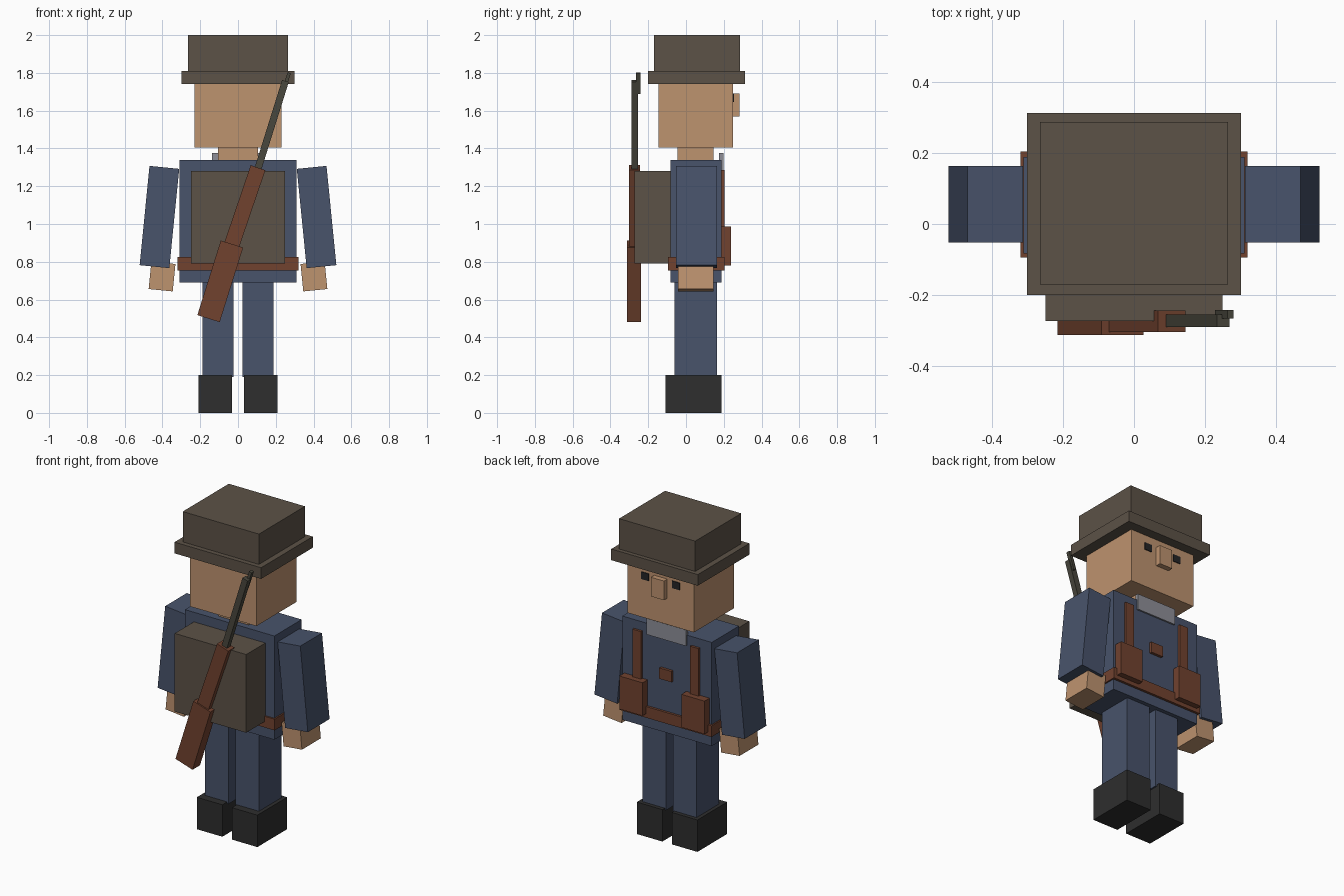
import bpy, math
from mathutils import Matrix, Vector

if "Cube" in bpy.data.objects:
    bpy.data.objects.remove(bpy.data.objects["Cube"])


def material(name, r, g, b):
    m = bpy.data.materials.new(name)
    lin = [((c / 255 + 0.055) / 1.055) ** 2.4 for c in (r, g, b)]
    m.diffuse_color = (*lin, 1)
    m.use_nodes = True
    m.node_tree.nodes["Principled BSDF"].inputs["Base Color"].default_value = m.diffuse_color
    return m


OLIVE = material("olive canvas", 92, 82, 71)
SKIN = material("skin", 190, 147, 111)
BLUE = material("blue cloth", 72, 83, 107)
LEATHER = material("brown leather", 113, 66, 47)
BLACK = material("black boots", 46, 46, 46)
GREY = material("grey collar", 142, 143, 152)
METAL = material("gun metal", 73, 71, 61)
DARK = material("dark eyes", 36, 36, 38)


def box(name, mat, x, y, z, tilt=0):
    """Box from (min, max) ranges, optionally tilted about y through its centre."""
    size = [r[1] - r[0] for r in (x, y, z)]
    mid = Vector([(r[0] + r[1]) / 2 for r in (x, y, z)])
    bpy.ops.mesh.primitive_cube_add(size=1)
    o = bpy.context.object
    o.name = name
    o.data.transform(Matrix.Translation(mid) @ Matrix.Rotation(math.radians(tilt), 4, 'Y')
                     @ Matrix.Diagonal((*size, 1)))
    o.data.materials.append(mat)
    return o


def pair(name, mat, x, y, z, tilt=0):
    """The same box on both sides of the body."""
    box(name + "_right", mat, x, y, z, tilt)
    box(name + "_left", mat, (-x[1], -x[0]), y, z, -tilt)


def bar(name, mat, start, end, width, y):
    """Tilted bar between two (x, z) points."""
    dx, dz = end[0] - start[0], end[1] - start[1]
    cx, cz, half = (start[0] + end[0]) / 2, (start[1] + end[1]) / 2, math.hypot(dx, dz) / 2
    box(name, mat, (cx - width / 2, cx + width / 2), y, (cz - half, cz + half),
        math.degrees(math.atan2(dx, dz)))


# Hat and head
box("hat_crown", OLIVE, (-0.264, 0.264), (-0.17, 0.286), (1.80, 2.0))
box("hat_brim", OLIVE, (-0.30, 0.30), (-0.20, 0.312), (1.74, 1.81))
box("head", SKIN, (-0.23, 0.23), (-0.146, 0.25), (1.405, 1.76))
box("nose", SKIN, (-0.045, 0.045), (0.24, 0.283), (1.57, 1.69))
pair("eye", DARK, (0.08, 0.132), (0.247, 0.255), (1.645, 1.69))
box("neck", SKIN, (-0.105, 0.105), (-0.045, 0.145), (1.33, 1.41))

# Body
box("torso", BLUE, (-0.31, 0.31), (-0.083, 0.188), (0.69, 1.34))
box("collar", GREY, (-0.137, 0.137), (0.175, 0.198), (1.275, 1.375))
pair("leg", BLUE, (0.023, 0.187), (-0.06, 0.163), (0.19, 0.70))
pair("boot", BLACK, (0.033, 0.21), (-0.108, 0.187), (0, 0.20))
pair("arm", BLUE, (0.337, 0.495), (-0.052, 0.163), (0.773, 1.301), -5.7)
pair("hand", SKIN, (0.338, 0.466), (-0.042, 0.145), (0.649, 0.795), -5.7)

# Belt, straps and pouches
box("belt", LEATHER, (-0.319, 0.319), (-0.094, 0.203), (0.755, 0.825))
pair("strap", LEATHER, (0.17, 0.23), (0.18, 0.203), (0.80, 1.285))
pair("pouch", LEATHER, (0.135, 0.295), (0.18, 0.238), (0.78, 0.987))
box("chest_buckle", LEATHER, (-0.042, 0.042), (0.18, 0.205), (1.025, 1.093))

# Backpack with rifle slung across it
box("backpack", OLIVE, (-0.248, 0.248), (-0.273, -0.075), (0.79, 1.28))
bar("rifle_butt", LEATHER, (-0.156, 0.499), (-0.032, 0.894), 0.124, (-0.312, -0.238))
bar("rifle_forestock", LEATHER, (-0.034, 0.887), (0.106, 1.298), 0.082, (-0.303, -0.243))
bar("rifle_barrel", METAL, (0.105, 1.29), (0.251, 1.757), 0.037, (-0.289, -0.254))
bar("rifle_muzzle", METAL, (0.236, 1.692), (0.271, 1.80), 0.018, (-0.265, -0.241))
